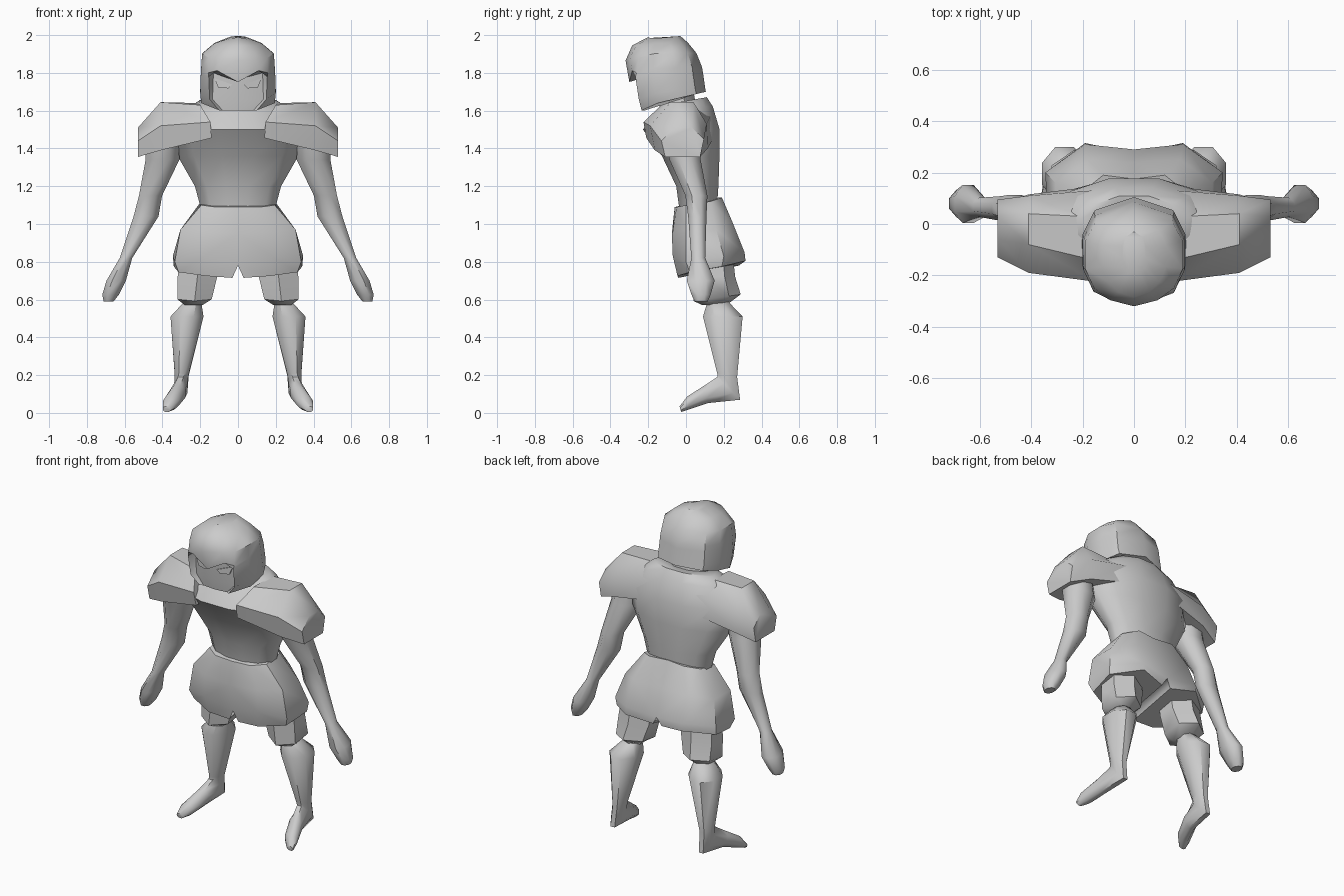
import bpy, bmesh, math
from mathutils import Vector

grey = bpy.data.materials.new("plain grey")
grey.diffuse_color = (0.6, 0.6, 0.6, 1)


def finish(name, bm, mirror=False, angle=50):
    """Turn a bmesh into a smooth-shaded object, optionally mirrored across x."""
    bmesh.ops.recalc_face_normals(bm, faces=bm.faces)
    if mirror:  # open the centre seam so both halves weld together
        seam = [f for f in bm.faces if all(abs(v.co.x) < 1e-4 for v in f.verts)]
        bmesh.ops.delete(bm, geom=seam, context='FACES')
    me = bpy.data.meshes.new(name)
    bm.to_mesh(me)
    bm.free()
    ob = bpy.data.objects.new(name, me)
    bpy.context.collection.objects.link(ob)
    me.materials.append(grey)
    if mirror:
        mod = ob.modifiers.new("Mirror", 'MIRROR')
        mod.use_clip = True
    bpy.ops.object.select_all(action='DESELECT')
    ob.select_set(True)
    bpy.context.view_layer.objects.active = ob
    bpy.ops.object.shade_smooth_by_angle(angle=math.radians(angle))
    return ob


def loft(name, rings, mirror=False, angle=50):
    """Skin a list of equal-length point rings and cap both ends."""
    bm = bmesh.new()
    vs = [[bm.verts.new(p) for p in r] for r in rings]
    n = len(vs[0])
    for a, b in zip(vs, vs[1:]):
        for i in range(n):
            j = (i + 1) % n
            bm.faces.new((a[i], a[j], b[j], b[i]))
    bm.faces.new(vs[0])
    bm.faces.new(vs[-1])
    return finish(name, bm, mirror, angle)


def ring(x, y, z, rx, ry, tilt=0, n=8):
    """Oval ring; a positive tilt lowers its back edge."""
    t = math.radians(tilt)
    pts = []
    for i in range(n):
        a = 2 * math.pi * (i + 0.5) / n
        u, v = rx * math.cos(a) * 1.05, ry * math.sin(a) * 1.05
        pts.append(Vector((x + u, y + v * math.cos(t), z - v * math.sin(t))))
    return pts


# Torso, broad at the chest and narrow at the waist
loft("torso", [ring(0, y, z, rx, ry, t, 12) for y, z, rx, ry, t in [
    (.065, 1.05, .185, .095, 0), (.06, 1.20, .225, .11, 0),
    (.025, 1.36, .315, .15, 0), (-.025, 1.50, .35, .20, 0),
    (-.01, 1.61, .26, .15, -5), (-.01, 1.65, .20, .12, -10)]])
loft("neck", [ring(0, -.04, 1.60, .13, .10), ring(0, -.06, 1.72, .12, .10)])


# Helmet: three front points per ring, the side and back follow from width and depth
def helmet_ring(front, width, back, z_side, z_back):
    side_y = front[2][1]
    half = list(front)
    for w, f in [(1, .25), (1, .6), (.78, .85), (0, 1)]:
        half.append((width * w, side_y + (back - side_y) * f,
                     z_side + (z_back - z_side) * f))
    return half + [(-x, y, z) for x, y, z in reversed(half[1:-1])]


loft("helmet", [helmet_ring(*r) for r in [
    ([(0, -.23, 1.60), (.08, -.222, 1.60), (.10, -.235, 1.602)], .195, .105, 1.62, 1.70),
    ([(0, -.245, 1.66), (.135, -.215, 1.66), (.15, -.25, 1.66)], .20, .10, 1.68, 1.73),
    ([(0, -.255, 1.765), (.13, -.225, 1.80), (.155, -.268, 1.78)], .197, .09, 1.79, 1.80),
    ([(0, -.30, 1.752), (.11, -.285, 1.812), (.158, -.262, 1.80)], .195, .085, 1.82, 1.83),
    ([(0, -.32, 1.865), (.09, -.297, 1.875), (.155, -.25, 1.88)], .190, .055, 1.90, 1.905),
    ([(0, -.285, 1.945), (.06, -.265, 1.945), (.10, -.225, 1.945)], .125, .01, 1.955, 1.96),
    ([(0, -.20, 1.99), (.02, -.19, 1.985), (.04, -.17, 1.982)], .045, -.03, 1.982, 1.995)]],
    angle=40)

# Slanted eyes as thin plates on the recessed face
eye = [(.03, 1.738), (.05, 1.718), (.105, 1.722), (.125, 1.772)]
loft("eyes", [[(x, -.251 + .22 * x - d, z) for x, z in eye] for d in (0, .008)],
     mirror=True, angle=30)

# Shoulder guards: arch sections running outward
guard = [
    (.14, 0, [(-.21, 1.455), (-.225, 1.54), (-.13, 1.63), (.03, 1.64), (.13, 1.57), (.148, 1.46)]),
    (.41, .0, [(-.165, 1.39), (-.19, 1.52), (-.08, 1.645), (.04, 1.645), (.11, 1.53), (.115, 1.40)]),
    (.53, .0, [(-.11, 1.355), (-.13, 1.44), (-.06, 1.51), (.03, 1.51), (.095, 1.45), (.075, 1.355)])]
sections = [[(x, y, z) for y, z in pts] for x, _, pts in guard]
# inner rim leans away from the neck towards the top
sections[0] = [(x + max(0, z - 1.53) * .6, y, z) for x, y, z in sections[0]]
loft("shoulder_guards", sections, mirror=True, angle=45)

# Arms with closed fists
loft("arms", [ring(*r) for r in [
    (.40, -.03, 1.50, .09, .09), (.40, -.005, 1.34, .092, .085),
    (.463, .055, 1.15, .063, .06), (.487, .06, 1.04, .068, .05),
    (.593, .065, .82, .034, .038), (.645, .078, .70, .053, .076),
    (.675, .08, .625, .045, .052), (.685, .08, .59, .027, .036)]], mirror=True)

# Shorts: half rings from the front seam round to the back seam
loft("shorts", [
    [(0, -.06, 1.09), (.12, -.05, 1.09), (.195, 0, 1.10),
     (.195, .13, 1.12), (.12, .19, 1.14), (0, .175, 1.14)],
    [(0, -.075, .95), (.18, -.07, .96), (.305, 0, .97),
     (.305, .16, .97), (.18, .25, 1.0), (0, .24, .99)],
    [(0, -.05, .78), (.18, -.07, .83), (.335, 0, .80),
     (.345, .20, .83), (.19, .31, .85), (0, .29, .83)],
    [(.03, -.04, .715), (.17, -.045, .725), (.315, .02, .745),
     (.34, .19, .775), (.19, .315, .805), (.03, .28, .78)]], mirror=True)

# Thighs ending in a flared cuff above the knee
loft("thighs", [ring(*r) for r in [
    (.205, .14, .86, .11, .10, 0, 6), (.215, .15, .72, .115, .105, 0, 6),
    (.23, .165, .61, .10, .12, -8, 6), (.235, .15, .57, .05, .06, 0, 6)]],
    mirror=True)

# Shins turning forward into pointed feet
loft("lower_legs", [ring(*r) for r in [
    (.235, .165, .60, .04, .05), (.27, .195, .51, .09, .108),
    (.298, .218, .20, .038, .055, 10), (.303, .226, .13, .036, .088, 45),
    (.32, .11, .10, .042, .05, 80), (.355, .01, .052, .042, .036, 85),
    (.377, -.03, .02, .022, .016, 75)]], mirror=True)
